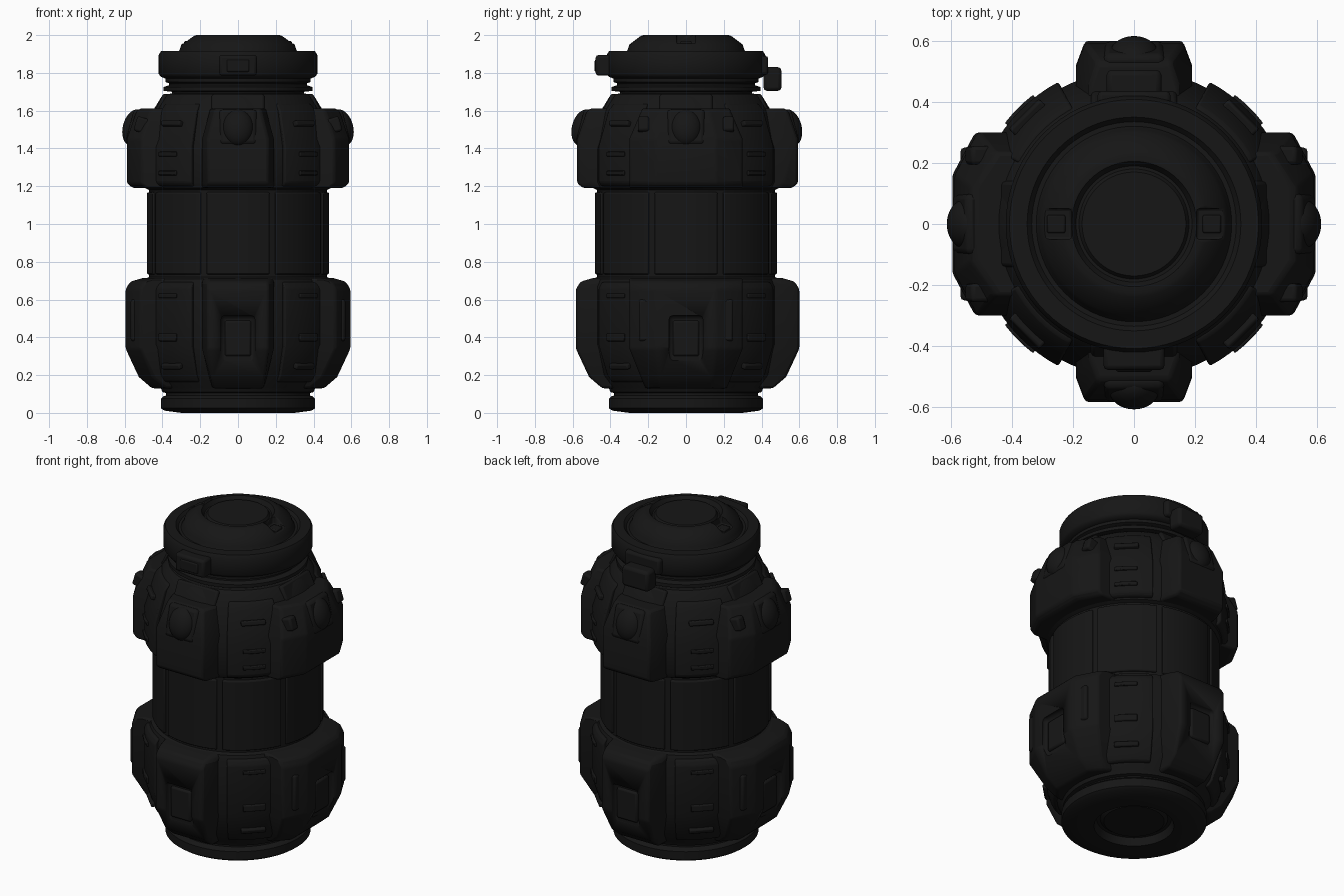
import bpy, bmesh
from math import pi, radians, cos, sin
from mathutils import Matrix

if "Cube" in bpy.data.objects:
    bpy.data.objects.remove(bpy.data.objects["Cube"])

mat = bpy.data.materials.new("dark_metal")
mat.diffuse_color = (0.008, 0.008, 0.008, 1)
mat.use_nodes = True
mat.node_tree.nodes["Principled BSDF"].inputs["Base Color"].default_value = mat.diffuse_color


def finish(name, bm, bevel=0.0, rot=0.0, angle=35, helper=False):
    bmesh.ops.remove_doubles(bm, verts=bm.verts, dist=1e-5)
    bmesh.ops.recalc_face_normals(bm, faces=bm.faces)
    me = bpy.data.meshes.new(name)
    bm.to_mesh(me)
    bm.free()
    me.shade_smooth()
    me.set_sharp_from_angle(angle=radians(angle))
    me.materials.append(mat)
    ob = bpy.data.objects.new(name, me)
    bpy.context.collection.objects.link(ob)
    ob.rotation_euler.z = rot
    if helper:
        ob.hide_render = True
        ob.hide_viewport = True
    if bevel:
        m = ob.modifiers.new("bevel", 'BEVEL')
        m.width, m.segments, m.limit_method = bevel, 2, 'ANGLE'
        m.angle_limit = radians(25)
    return ob


def sweep(name, pts, a0=0, a1=360, steps=72, bevel=0.0):
    """Turn an (r, z) profile about z: full lathe, or a closed arc panel."""
    full = a1 - a0 >= 360
    bm = bmesh.new()
    n = steps if full else steps + 1
    rings = []
    for i in range(n):
        a = radians(a0 + (a1 - a0) * i / steps)
        rings.append([bm.verts.new((r * cos(a), r * sin(a), z)) for r, z in pts])
    for i in range(steps):
        A, B = rings[i], rings[(i + 1) % n]
        for j in range(len(pts) - 1 if full else len(pts)):
            k = (j + 1) % len(pts)
            bm.faces.new((A[j], B[j], B[k], A[k]))
    if not full:
        bm.faces.new(rings[0])
        bm.faces.new(rings[-1])
    else:
        bmesh.ops.dissolve_degenerate(bm, dist=1e-5, edges=bm.edges)
    return finish(name, bm, bevel)


def box(name, lo, hi, bevel=0.01, rot=0.0, tilt=0.0, helper=False):
    bm = bmesh.new()
    c = [(a + b) / 2 for a, b in zip(lo, hi)]
    s = [b - a for a, b in zip(lo, hi)]
    m = Matrix.Translation(c) @ Matrix.Rotation(tilt, 4, 'Y') @ Matrix.Diagonal((*s, 1))
    bmesh.ops.create_cube(bm, size=1, matrix=m)
    return finish(name, bm, bevel, rot, helper=helper)


def lug(name, levels, chamfer, rot):
    """Loft of chamfered plan sections; level = z, outer radius, face half width, base half width."""
    bm = bmesh.new()
    secs = []
    for z, r, hf, hb in levels:
        plan = [(0.34, hb), (r - chamfer, hb), (r, hf), (r, -hf), (r - chamfer, -hb), (0.34, -hb)]
        secs.append([bm.verts.new((x, y, z)) for x, y in plan])
    for A, B in zip(secs, secs[1:]):
        for j in range(6):
            k = (j + 1) % 6
            bm.faces.new((A[j], A[k], B[k], B[j]))
    bm.faces.new(secs[0])
    bm.faces.new(secs[-1])
    return finish(name, bm, 0.012, rot)


def cut(ob, cutter):
    m = ob.modifiers.new("cut", 'BOOLEAN')
    m.operation, m.object, m.solver = 'DIFFERENCE', cutter, 'EXACT'


# Main turned body: base foot, lower shell, waist, upper shell, neck rings
sweep("body", [(0, 0.03), (0.17, 0.03), (0.19, 0.045), (0.21, 0.045), (0.225, 0.0), (0.30, 0.0),
               (0.39, 0.012), (0.408, 0.025), (0.408, 0.075), (0.395, 0.088), (0.38, 0.092),
               (0.38, 0.105), (0.4, 0.11), (0.41, 0.135), (0.46, 0.2), (0.505, 0.36), (0.505, 0.67),
               (0.49, 0.71), (0.47, 0.72), (0.47, 1.18), (0.49, 1.19), (0.505, 1.22), (0.505, 1.4),
               (0.45, 1.6), (0.405, 1.675), (0.39, 1.688), (0.35, 1.69), (0.35, 1.7), (0.395, 1.705),
               (0.395, 1.725), (0.365, 1.735), (0.365, 1.745), (0.385, 1.752), (0.385, 1.77),
               (0.3, 1.775), (0, 1.775)])

# Lid with raised stepped cap
lid = sweep("lid", [(0, 1.77), (0.385, 1.77), (0.41, 1.78), (0.42, 1.795), (0.42, 1.895), (0.408, 1.915),
                    (0.35, 1.917), (0.335, 1.9), (0.32, 1.9), (0.31, 1.92), (0.3, 1.95), (0.24, 1.995),
                    (0.225, 2.0), (0.205, 2.0), (0.19, 1.975), (0.18, 1.975), (0.17, 1.99), (0, 1.99)])
for i in range(2):
    cut(lid, box("cap_slot_cutter", (0.205, -0.05, 1.955), (0.33, 0.05, 2.05), 0.008, i * pi, helper=True))
    box("cap_tab", (0.225, -0.03, 1.92), (0.285, 0.03, 1.968), 0.006, i * pi)

# Front latch and back clip on the lid
box("front_latch", (0.38, -0.1, 1.785), (0.478, 0.1, 1.895), 0.015, -pi / 2)
box("front_latch_pad", (0.46, -0.06, 1.805), (0.484, 0.06, 1.87), 0.008, -pi / 2)
box("back_clip_top", (0.36, -0.12, 1.79), (0.435, 0.12, 1.89), 0.015, pi / 2)
box("back_clip_hook", (0.41, -0.09, 1.705), (0.505, 0.09, 1.83), 0.018, pi / 2)

# Panels around the waist and on the diagonals of both shells
for k in range(8):
    a = k * 45
    sweep("waist_panel", [(0.45, 0.73), (0.482, 0.735), (0.482, 1.165), (0.45, 1.175)],
          a - 20.5, a + 20.5, 8, 0.006)
for k in range(4):
    a = 45 + 90 * k
    wa = 17
    sweep("upper_panel", [(0.44, 1.195), (0.51, 1.2), (0.527, 1.22), (0.527, 1.41), (0.468, 1.6),
                          (0.44, 1.635), (0.38, 1.64)], a - wa, a + wa, 8, 0.008)
    sweep("lower_panel", [(0.38, 0.16), (0.45, 0.165), (0.475, 0.2), (0.527, 0.36), (0.527, 0.66),
                          (0.51, 0.69), (0.44, 0.7)], a - wa, a + wa, 8, 0.008)
    for z, r, h in ((1.27, 0.537, 0.018), (1.37, 0.537, 0.018), (0.62, 0.537, 0.018), (0.4, 0.537, 0.03)):
        sweep("panel_bar", [(0.5, z - h), (r, z - h * .6), (r, z + h * .6), (0.5, z + h)],
              a - 7, a + 7, 4, 0.004)
    box("panel_bar_sloped", (0.465, -0.07, 1.515), (0.51, 0.07, 1.545), 0.008, radians(a), -0.3)
    box("panel_bar_low", (0.46, -0.07, 0.235), (0.51, 0.07, 0.265), 0.008, radians(a), 0.3)

# Four guard lugs top and bottom: wide on the sides, narrow front and back
for k in range(4):
    rot = k * pi / 2
    wide = k % 2 == 0
    d = 0 if wide else (0.005 if k == 1 else -0.012)
    f, b, ch = (0.16, 0.3, 0.075) if wide else (0.16, 0.19, 0.08)
    lug("upper_lug", [(1.19, 0.555 + d, f, b), (1.215, 0.588 + d, f, b), (1.45, 0.588 + d, f, b),
                      (1.59, 0.54 + d, f * .78, b * .8), (1.612, 0.52 + d, f * .75, b * .78)], ch, rot)
    low = lug("lower_lug", [(0.13, 0.455 + d, f * .85, b * .72), (0.19, 0.525 + d, f * .9, b * .8),
                            (0.34, 0.595 + d, f, b), (0.655, 0.595 + d, f, b), (0.695, 0.57 + d, f, b),
                            (0.715, 0.5 + d, f, b)], ch, rot)
    # Recessed window with an inset plate on the lower lug
    cut(low, box("window_cutter", (0.565 + d, -0.09, 0.26), (0.7, 0.09, 0.515), 0.02, rot, helper=True))
    box("window_plate", (0.5 + d, -0.07, 0.3), (0.578 + d, 0.07, 0.49), 0.012, rot)
    # Sloped shoulder plate running up to the neck
    box("shoulder_plate", (0.385, -0.14, 1.56), (0.425, 0.14, 1.69), 0.012, rot, -0.45)
    # Bezel and domed button
    box("button_bezel", (0.49 + d, -0.1, 1.41), (0.575 + d, 0.1, 1.605), 0.02, rot, -0.25)
    bm = bmesh.new()
    m = (Matrix.Translation((0.55 + d * .5, 0, 1.51)) @ Matrix.Rotation(-0.25, 4, 'Y')
         @ Matrix.Diagonal((0.06, 0.082, 0.098, 1)))
    bmesh.ops.create_uvsphere(bm, u_segments=32, v_segments=16, radius=1, matrix=m)
    finish("button", bm, 0, rot)
    # Ribs on the wings of the wide lugs
    if wide:
        for s in (-1, 1):
            y = s * 0.225
            box("wing_rib_upper", (0.45, y - 0.03, 1.48), (0.545, y + 0.03, 1.56), 0.012, rot, -0.3)
            box("wing_rib_lower", (0.45, y - 0.025, 0.38), (0.568, y + 0.025, 0.6), 0.012, rot)
